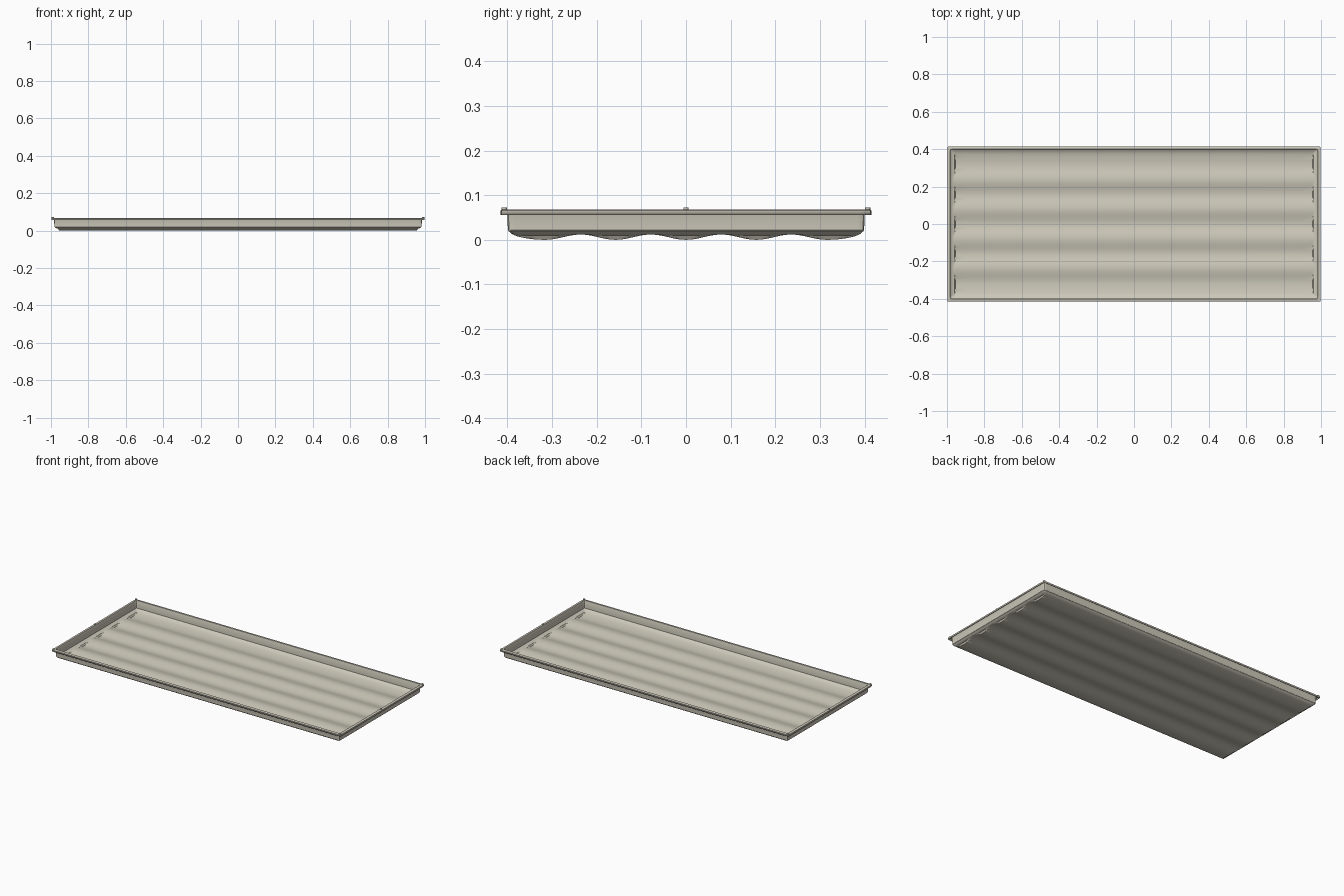
import bpy
import math

if "Cube" in bpy.data.objects:
    bpy.data.objects.remove(bpy.data.objects["Cube"])

enamel = bpy.data.materials.new("warm_grey")
enamel.diffuse_color = (0.61, 0.58, 0.49, 1.0)
enamel.use_nodes = True
enamel.node_tree.nodes["Principled BSDF"].inputs["Base Color"].default_value = enamel.diffuse_color

HX, HY = 0.981, 0.398      # half size of the pan at its walls
PITCH = 0.1575             # spacing of the floor channels
THICK = 0.002


def floor_height(x, y):
    """Five shallow channels that turn up towards the four walls."""
    ax, ay = abs(x), abs(y)
    if ay < 2 * PITCH:
        z = 0.006 * (1 - math.cos(2 * math.pi * y / PITCH))
    else:
        t = (ay - 2 * PITCH) / (HY - 2 * PITCH)
        z = 0.013 * t ** 2 + 0.007 * t ** 10
    # steep end of each channel, then a curve into the end wall
    end = 0.0
    if ax > 0.956:
        end = 0.010 * min(1, (ax - 0.956) / 0.006)
    if ax > 0.962:
        end += 0.010 * ((ax - 0.962) / (HX - 0.962)) ** 2
    return max(z, end)


def mesh_object(name, verts, faces):
    mesh = bpy.data.meshes.new(name)
    mesh.from_pydata(verts, [], faces)
    mesh.materials.append(enamel)
    obj = bpy.data.objects.new(name, mesh)
    bpy.context.collection.objects.link(obj)
    return obj


# Corrugated floor grid
half_x = [0.3, 0.6, 0.9, 0.956, 0.959, 0.962, 0.968, 0.975, HX]
xs = [-x for x in reversed(half_x)] + [0] + half_x
half_y = [PITCH * i / 12 for i in range(1, 29)] + [0.376, 0.384, 0.391, HY]
ys = [-y for y in reversed(half_y)] + [0] + half_y
nx, ny = len(xs), len(ys)
verts, faces = [], []
for y in ys:
    for x in xs:
        z = floor_height(x, y)
        if abs(x) == HX and abs(y) == HY:      # soften the plan corners
            verts.append((x - math.copysign(0.002, x), y - math.copysign(0.002, y), z))
        else:
            verts.append((x, y, z))
for j in range(ny - 1):
    for i in range(nx - 1):
        a = j * nx + i
        faces.append((a, a + 1, a + nx + 1, a + nx))

# Walls, flat rim and turned-down lip swept around the floor's edge
ring = ([(i, 0) for i in range(nx - 1)] + [(nx - 1, j) for j in range(ny - 1)]
        + [(i, ny - 1) for i in range(nx - 1, 0, -1)] + [(0, j) for j in range(ny - 1, 0, -1)])
base = [j * nx + i for i, j in ring]
previous = base
for offset, z in [(0, 0.064), (0.002, 0.068), (0.014, 0.068), (0.017, 0.066), (0.017, 0.056)]:
    current = []
    for (i, j), index in zip(ring, base):
        x, y, _ = verts[index]
        x += offset * ((i == nx - 1) - (i == 0))
        y += offset * ((j == ny - 1) - (j == 0))
        current.append(len(verts))
        verts.append((x, y, z))
    for k in range(len(ring)):
        n = (k + 1) % len(ring)
        faces.append((previous[k], previous[n], current[n], current[k]))
    previous = current
tray = mesh_object("tray", verts, faces)

# Sheet thickness
sheet = tray.modifiers.new("sheet", 'SOLIDIFY')
sheet.thickness = THICK
sheet.offset = 1

# Small stacking nubs on the rim
for sx in (-1, 1):
    for sy in (-1, 0, 1):
        bpy.ops.mesh.primitive_cylinder_add(vertices=12, radius=0.006, depth=0.004,
                                            location=(sx * 0.990, sy * 0.407, 0.070))
        nub = bpy.context.object
        nub.name = "rim_nub"
        nub.data.materials.append(enamel)

# Smooth shading with crisp folds
bpy.ops.object.select_all(action='DESELECT')
tray.select_set(True)
bpy.context.view_layer.objects.active = tray
bpy.ops.object.shade_smooth_by_angle(angle=math.radians(35))
